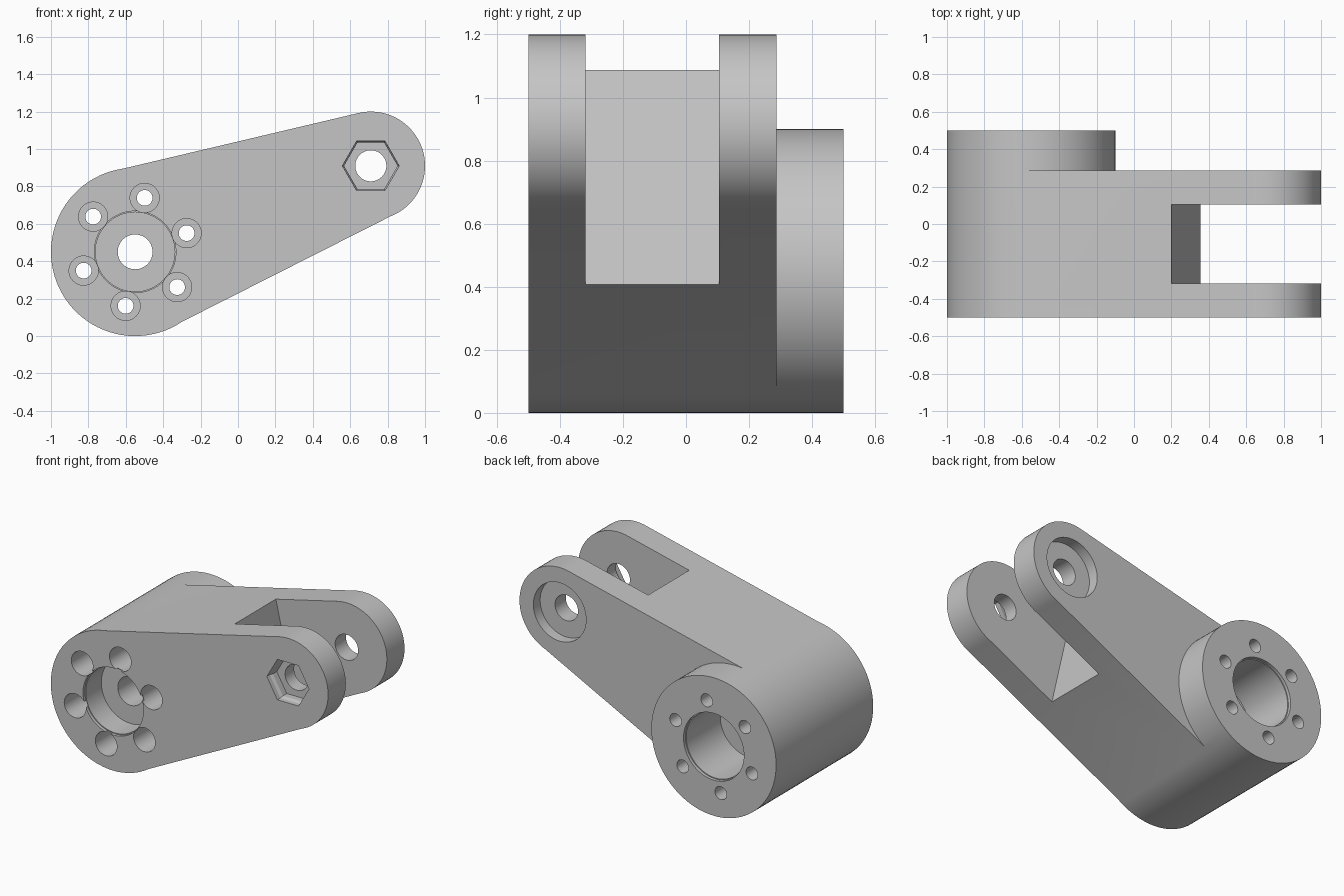
import bpy
import bmesh
from math import cos, sin, radians

if "Cube" in bpy.data.objects:
    bpy.data.objects.remove(bpy.data.objects["Cube"], do_unlink=True)

HUB, HUB_R = (-0.55, 0.45), 0.45      # big end: centre (x, z) and radius
EYE, EYE_R = (0.71, 0.91), 0.29       # fork end
FRONT, STEP, BACK = -0.5, 0.287, 0.5  # y planes

grey = bpy.data.materials.new("light grey")
grey.use_nodes = True
grey.diffuse_color = (0.56, 0.56, 0.56, 1)
grey.node_tree.nodes["Principled BSDF"].inputs["Base Color"].default_value = grey.diffuse_color


def arc(centre, r, start, end, count):
    """Points (x, z) along an arc, angles in degrees."""
    angles = [radians(start + (end - start) * i / count) for i in range(count + 1)]
    return [(centre[0] + r * cos(a), centre[1] + r * sin(a)) for a in angles]


def ring(bm, points, y):
    return [bm.verts.new((x, y, z)) for x, z in points]


def bridge(bm, a, b, closed=False):
    for i in range(len(a) - (not closed)):
        j = (i + 1) % len(a)
        bm.faces.new((a[i], a[j], b[j], b[i]))


def finish(bm, name):
    bmesh.ops.recalc_face_normals(bm, faces=bm.faces)
    mesh = bpy.data.meshes.new(name)
    bm.to_mesh(mesh)
    bm.free()
    mesh.materials.append(grey)
    obj = bpy.data.objects.new(name, mesh)
    bpy.context.collection.objects.link(obj)
    return obj


def prism(name, stages):
    """Solid through a list of (points, y) sections along y."""
    bm = bmesh.new()
    rings = [ring(bm, points, y) for points, y in stages]
    for a, b in zip(rings, rings[1:]):
        bridge(bm, a, b, closed=True)
    bm.faces.new(rings[0])
    bm.faces.new(rings[-1])
    return finish(bm, name)


def bore(name, centre, profile, sides=72):
    """Stepped hole cutter along y from (y, radius) pairs."""
    return prism(name, [(arc(centre, r, 0, 360, sides)[:-1], y) for y, r in profile])


# Arm with the round hub that carries on behind it
outer = arc(HUB, HUB_R, 98, 304, 48)
inner = arc(HUB, HUB_R, 304, 458, 36)[1:-1]
tip = arc(EYE, EYE_R, -69, 105, 42)
bm = bmesh.new()
front_outer, front_tip = ring(bm, outer, FRONT), ring(bm, tip, FRONT)
step_outer, step_tip = ring(bm, outer, STEP), ring(bm, tip, STEP)
step_inner = ring(bm, inner, STEP)
back = ring(bm, outer + inner, BACK)
bridge(bm, front_outer + front_tip, step_outer + step_tip, closed=True)
bridge(bm, step_outer + step_inner, back, closed=True)
bm.faces.new(front_outer + front_tip)
bm.faces.new([step_outer[-1]] + step_tip + [step_outer[0]] + step_inner[::-1])
bm.faces.new(back)
arm = finish(bm, "link_arm")

# Fork slot, square to the upper edge
slot = [(0.154, 1.287), (0.401, 0.208), (1.3, 0.208), (1.3, 1.287)]
cutters = [prism("fork_slot", [(slot, -0.318), (slot, 0.105)])]

# Hub bearing seats on both sides with a web between them
cutters.append(bore("hub_bore", HUB, [
    (-0.6, 0.218), (-0.48, 0.218), (-0.48, 0.212), (-0.32, 0.212), (-0.32, 0.093),
    (0.13, 0.093), (0.13, 0.212), (0.48, 0.212), (0.48, 0.218), (0.6, 0.218)]))

# Six counterbored bolt holes
for x, z in arc(HUB, 0.293, 20, 320, 5):
    cutters.append(bore("bolt_hole", (x, z), [
        (-0.6, 0.078), (0.05, 0.078), (0.05, 0.042), (0.6, 0.042)], 48))

# Fork pin hole with a round recess behind and a nut pocket in front
cutters.append(bore("pin_hole", EYE, [
    (-0.6, 0.083), (0.217, 0.083), (0.217, 0.19), (0.6, 0.19)]))
cutters.append(bore("nut_pocket", EYE, [
    (-0.6, 0.152), (-0.47, 0.152), (-0.45, 0.143), (-0.41, 0.143)], 6))

# Cut everything, then drop the cutters
bpy.ops.object.select_all(action="DESELECT")
arm.select_set(True)
bpy.context.view_layer.objects.active = arm
for cutter in cutters:
    mod = arm.modifiers.new(cutter.name, "BOOLEAN")
    mod.operation = "DIFFERENCE"
    mod.solver = "EXACT"
    mod.object = cutter
    bpy.ops.object.modifier_apply(modifier=mod.name)
    bpy.data.objects.remove(cutter, do_unlink=True)

bpy.ops.object.shade_smooth_by_angle(angle=radians(8))
